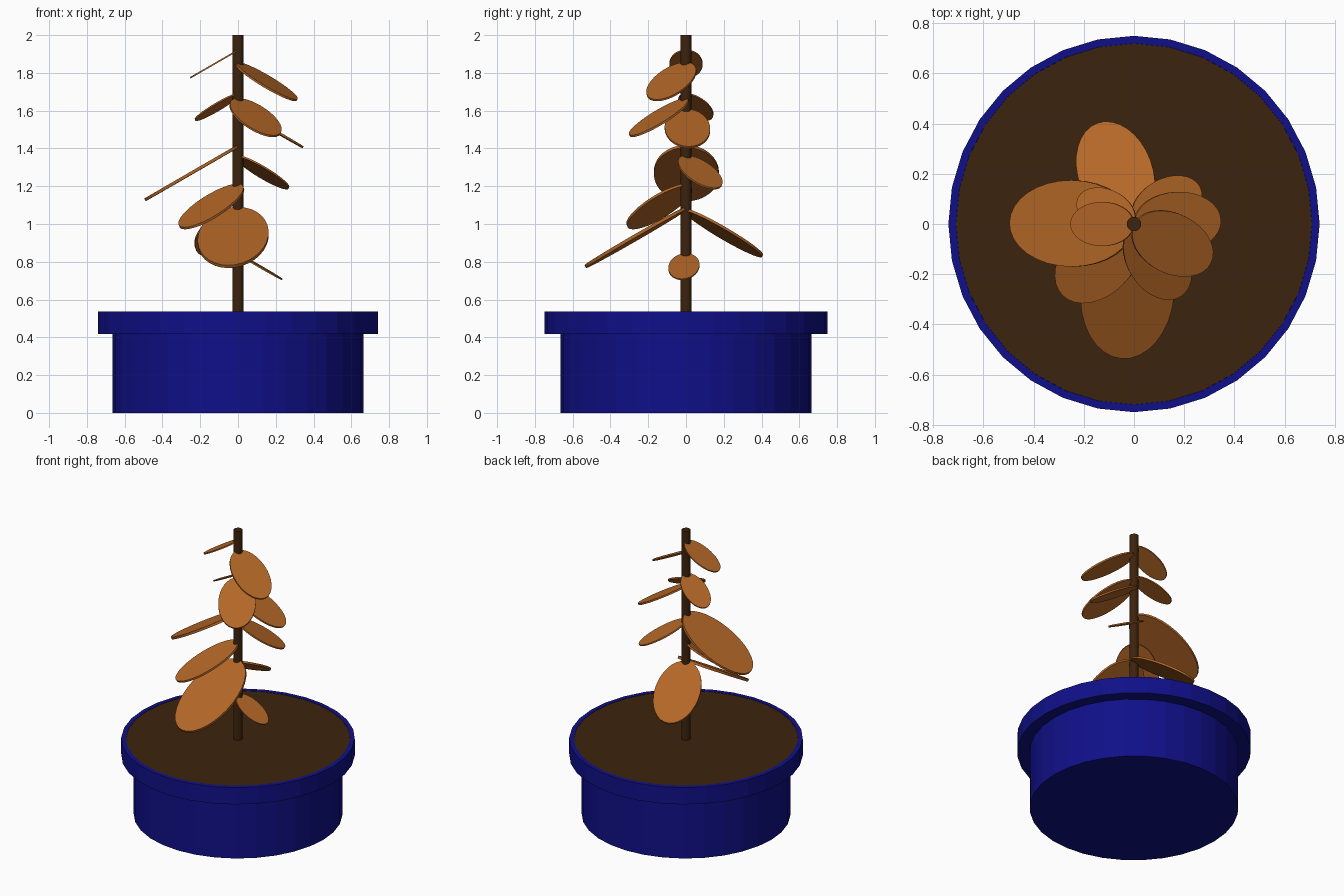
import bpy, bmesh, math
from mathutils import Matrix

if "Cube" in bpy.data.objects:
    bpy.data.objects.remove(bpy.data.objects["Cube"])

SIDES = 32


def material(name, rgb):
    m = bpy.data.materials.new(name)
    m.diffuse_color = (*rgb, 1.0)
    m.use_nodes = True
    m.node_tree.nodes["Principled BSDF"].inputs["Base Color"].default_value = m.diffuse_color
    return m


BLUE = material("glazed_blue", (0.005, 0.005, 0.25))
DARK = material("dark_brown", (0.046, 0.017, 0.004))
LEAF = material("copper_leaf", (0.45, 0.135, 0.02))


def finish(name, bm, mat):
    bmesh.ops.recalc_face_normals(bm, faces=bm.faces)
    me = bpy.data.meshes.new(name)
    bm.to_mesh(me)
    bm.free()
    me.materials.append(mat)
    ob = bpy.data.objects.new(name, me)
    bpy.context.collection.objects.link(ob)
    return ob


def lathe(name, profile, mat, sides=SIDES):
    """Stack of elliptical rings (rx, ry, z), closed with a cap at both ends."""
    bm = bmesh.new()
    rings = []
    for rx, ry, z in profile:
        rings.append([bm.verts.new((rx * math.cos(i * math.tau / sides),
                                    ry * math.sin(i * math.tau / sides), z))
                      for i in range(sides)])
    for a, b in zip(rings, rings[1:]):
        for i in range(sides):
            j = (i + 1) % sides
            bm.faces.new((a[i], a[j], b[j], b[i]))
    bm.faces.new(rings[0][::-1])
    bm.faces.new(rings[-1])
    return finish(name, bm, mat)


# Pot: straight body, overhanging rim, shallow recess for the soil
lathe("pot", [(0.664, 0.664, 0.0), (0.664, 0.664, 0.418),
              (0.740, 0.750, 0.418), (0.740, 0.750, 0.536),
              (0.710, 0.720, 0.536), (0.710, 0.720, 0.50)], BLUE)

# Soil almost level with the rim
lathe("soil", [(0.7095, 0.7195, 0.505), (0.7095, 0.7195, 0.534)], DARK)

# Stem
stem = lathe("stem", [(0.029, 0.029, 0.52), (0.029, 0.029, 2.0)], DARK, 16)
for p in stem.data.polygons:
    p.use_smooth = len(p.vertices) == 4
stem.data.set_sharp_from_angle(angle=math.radians(40))


# Leaves: thin oval discs drooping 30 degrees from the stem
def leaf(index, z, azimuth, reach):
    length = reach / math.cos(math.radians(30))
    bm = bmesh.new()
    bmesh.ops.create_cone(bm, cap_ends=True, segments=SIDES,
                          radius1=0.5, radius2=0.5, depth=1.0)
    bm.transform(Matrix.Translation((0, 0, z))
                 @ Matrix.Rotation(math.radians(azimuth), 4, 'Z')
                 @ Matrix.Rotation(math.radians(30), 4, 'Y')
                 @ Matrix.Translation((length / 2, 0, 0))
                 @ Matrix.Diagonal((length, reach * 0.7, reach * 0.032, 1)))
    finish(f"leaf_{index:02d}", bm, LEAF)


# height on stem, compass angle, horizontal reach
LEAVES = [(0.842, -5.4, 0.235), (1.074, 110, 0.425), (1.083, -95.5, 0.535),
          (1.208, 225, 0.40), (1.36, 30, 0.30), (1.412, 179.5, 0.493),
          (1.605, 2.5, 0.345), (1.662, -57, 0.342), (1.69, 155, 0.245),
          (1.852, -27, 0.342), (1.92, 180, 0.252)]
for n, data in enumerate(LEAVES, 1):
    leaf(n, *data)
